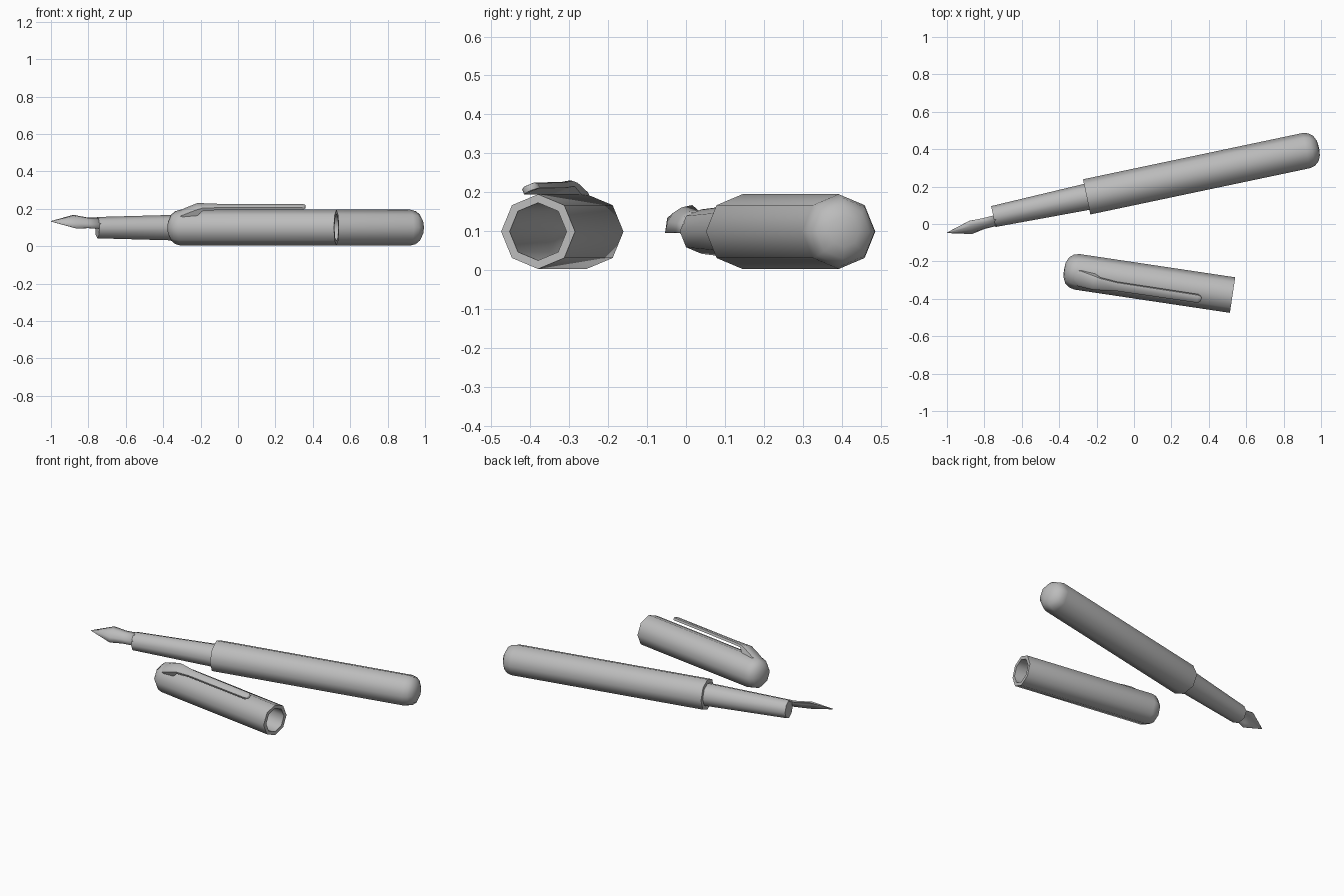
import bpy, bmesh, math
from mathutils import Matrix, Vector

cube = bpy.data.objects.get("Cube")
if cube:
    bpy.data.objects.remove(cube)

grey = bpy.data.materials.new("satin grey")
grey.use_nodes = True
grey.diffuse_color = (0.5, 0.5, 0.5, 1)
grey.node_tree.nodes["Principled BSDF"].inputs["Base Color"].default_value = (0.5, 0.5, 0.5, 1)

SIDES = 8
AXIS_Z = 0.099
RADIUS = 0.096


def frame(x, y, yaw, roll=0):
    """Local x runs along the part, local z is its outward direction."""
    return (Matrix.Translation((x, y, AXIS_Z))
            @ Matrix.Rotation(math.radians(yaw), 4, 'Z')
            @ Matrix.Rotation(math.radians(roll), 4, 'X'))


def loft(name, rings, matrix, closed=True, caps=False, angle=50):
    """Skin a list of point rings; one-point rings become poles."""
    bm = bmesh.new()
    rows = [[bm.verts.new(p) for p in ring] for ring in rings]
    for a, b in zip(rows, rows[1:]):
        n = max(len(a), len(b))
        for i in range(n if closed else n - 1):
            j = (i + 1) % n
            quad = [a[i % len(a)], a[j % len(a)], b[j % len(b)], b[i % len(b)]]
            bm.faces.new(list(dict.fromkeys(quad)))
    if caps:
        bm.faces.new(rows[0])
        bm.faces.new(rows[-1])
    bmesh.ops.recalc_face_normals(bm, faces=bm.faces)
    mesh = bpy.data.meshes.new(name)
    bm.to_mesh(mesh)
    bm.free()
    mesh.materials.append(grey)
    obj = bpy.data.objects.new(name, mesh)
    bpy.context.collection.objects.link(obj)
    obj.matrix_world = matrix
    bpy.ops.object.select_all(action='DESELECT')
    obj.select_set(True)
    bpy.context.view_layer.objects.active = obj
    bpy.ops.object.shade_smooth_by_angle(angle=math.radians(angle))
    return obj


def turn(name, profile, matrix):
    """Eight-sided turned part from (distance, radius) pairs."""
    rings = []
    for s, r in profile:
        if r == 0:
            rings.append([(s, 0, 0)])
        else:
            turns = [math.tau * i / SIDES for i in range(SIDES)]
            rings.append([(s, r * math.sin(t), r * math.cos(t)) for t in turns])
    return loft(name, rings, matrix)


# Rounded closed end shared by barrel and cap: (inset, radius)
dome = [(0, 0), (0.004, 0.04), (0.018, 0.07), (0.04, 0.088), (0.07, RADIUS)]

# Barrel and tapered grip
pen = (-0.253, 0.145, 11.9)
barrel_len = 1.27
turn("barrel", [(0, 0), (0, RADIUS)] + [(barrel_len - s, r) for s, r in reversed(dome)], frame(*pen))
turn("grip", [(-0.51, 0), (-0.51, 0.057), (0.01, 0.071), (0.01, 0)], frame(*pen))

# Nib: arched leaf rolled towards the front, (distance, half width, edge height, ridge height)
nib_rows = []
for s, half, edge, ridge in [(-0.49, 0.04, 0.032, 0.052), (-0.57, 0.04, 0.036, 0.056),
                             (-0.64, 0.05, 0.0445, 0.066), (-0.77, 0.001, 0.047, 0.048)]:
    nib_rows.append([(s, half * t, ridge - (ridge - edge) * t * t) for t in (-1, -0.5, 0, 0.5, 1)])
nib = loft("nib", nib_rows, frame(*pen, roll=45), closed=False)
thick = nib.modifiers.new("thickness", 'SOLIDIFY')
thick.thickness = 0.003
thick.offset = 0

# Hollow cap, measured from the closed end
cap_len = 0.912
yaw = -8.5
mouth = Vector((0.527, -0.38))
start = mouth - cap_len * Vector((math.cos(math.radians(yaw)), math.sin(math.radians(yaw))))
cap = (start.x, start.y, yaw)
turn("cap", dome + [(cap_len, RADIUS), (cap_len, 0.074), (0.34, 0.074),
                    (0.2, 0.055), (0.1, 0.04), (0.1, 0)], frame(*cap))

# Clip on the upper front flat: (distance, half width, underside, top)
clip_rings = []
for s, half, low, top in [(0.03, 0.028, 0.045, 0.072), (0.09, 0.045, 0.06, 0.1),
                          (0.165, 0.04, 0.08, 0.132), (0.2, 0.034, 0.112, 0.132),
                          (0.29, 0.024, 0.112, 0.131), (0.73, 0.022, 0.112, 0.131),
                          (0.744, 0.016, 0.113, 0.13), (0.75, 0.006, 0.114, 0.128)]:
    shoulder = top - 0.25 * (top - low)
    clip_rings.append([(s, -half, low), (s, half, low), (s, half, shoulder),
                       (s, half * 0.65, top), (s, -half * 0.65, top), (s, -half, shoulder)])
loft("clip", clip_rings, frame(*cap, roll=22.5), caps=True)
